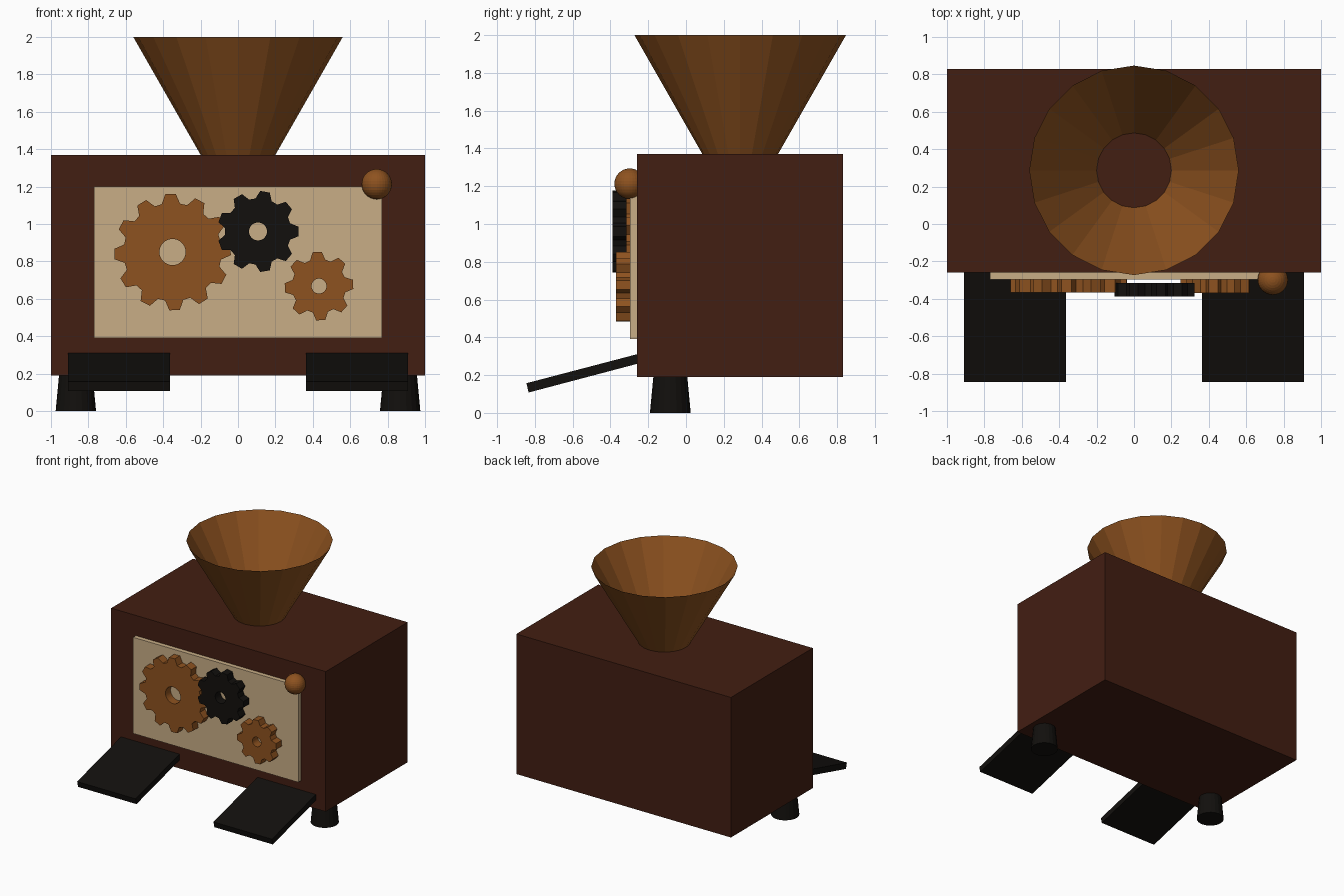
import bpy, bmesh
from math import sin, cos, pi, radians
from mathutils import Matrix

if "Cube" in bpy.data.objects:
    bpy.data.objects.remove(bpy.data.objects["Cube"])


def material(name, rgb):
    m = bpy.data.materials.new(name)
    m.diffuse_color = (*rgb, 1)
    m.use_nodes = True
    m.node_tree.nodes["Principled BSDF"].inputs["Base Color"].default_value = m.diffuse_color
    return m


DARK = material("dark_wood", (0.055, 0.013, 0.006))
ORANGE = material("warm_wood", (0.27, 0.085, 0.014))
CREAM = material("cream", (0.58, 0.42, 0.24))
BLACK = material("black", (0.006, 0.005, 0.004))


def finish(name, bm, mat):
    bmesh.ops.recalc_face_normals(bm, faces=bm.faces)
    me = bpy.data.meshes.new(name)
    bm.to_mesh(me)
    bm.free()
    me.materials.append(mat)
    ob = bpy.data.objects.new(name, me)
    bpy.context.collection.objects.link(ob)
    return ob


def box(name, lo, hi, mat):
    bm = bmesh.new()
    size = [b - a for a, b in zip(lo, hi)]
    mid = [(a + b) / 2 for a, b in zip(lo, hi)]
    bmesh.ops.create_cube(bm, size=1, matrix=Matrix.Translation(mid) @ Matrix.Diagonal((*size, 1)))
    return finish(name, bm, mat)


def cone(name, x, y, z0, z1, r0, r1, sides, mat, caps=True):
    bm = bmesh.new()
    bmesh.ops.create_cone(bm, cap_ends=caps, segments=sides, radius1=r0, radius2=r1,
                          depth=z1 - z0, matrix=Matrix.Translation((x, y, (z0 + z1) / 2)))
    return finish(name, bm, mat)


def prism(name, profile, x0, x1, mat):
    """Extrude a (y, z) profile along x."""
    bm = bmesh.new()
    face = bm.faces.new([bm.verts.new((x0, y, z)) for y, z in profile])
    geom = bmesh.ops.extrude_face_region(bm, geom=[face])["geom"]
    bmesh.ops.translate(bm, vec=(x1 - x0, 0, 0),
                        verts=[g for g in geom if isinstance(g, bmesh.types.BMVert)])
    return finish(name, bm, mat)


def gear(name, cx, cz, y0, y1, tip, root, hole, teeth, turn, mat):
    """Toothed ring facing -y."""
    bm = bmesh.new()
    outline = [(-0.36, root), (-0.17, tip), (0.17, tip), (0.36, root)]
    rings = []
    for k in range(teeth):
        for f, r in outline:
            a = radians(turn) + (k + f) * 2 * pi / teeth
            rings.append([bm.verts.new((cx + q * cos(a), y, cz + q * sin(a)))
                          for q, y in ((r, y0), (r, y1), (hole, y1), (hole, y0))])
    for a, b in zip(rings, rings[1:] + rings[:1]):
        for i in range(4):
            j = (i + 1) % 4
            bm.faces.new((a[i], a[j], b[j], b[i]))
    return finish(name, bm, mat)


# Body and front panel
box("body", (-1, -0.26, 0.19), (1, 0.83, 1.37), DARK)
box("front_panel", (-0.77, -0.297, 0.39), (0.77, -0.255, 1.2), CREAM)

# Open hopper on top
cone("hopper", 0, 0.287, 1.37, 2.0, 0.2, 0.56, 20, ORANGE, caps=False)

# Gears
gear("large_gear", -0.35, 0.85, -0.366, -0.296, 0.312, 0.262, 0.07, 12, 2, ORANGE)
gear("middle_gear", 0.107, 0.96, -0.388, -0.315, 0.217, 0.177, 0.048, 9, 0, BLACK)
gear("small_gear", 0.433, 0.668, -0.37, -0.296, 0.184, 0.145, 0.04, 8, 3, ORANGE)

# Round knob
bm = bmesh.new()
bmesh.ops.create_uvsphere(bm, u_segments=32, v_segments=16, radius=0.081,
                          matrix=Matrix.Translation((0.742, -0.298, 1.213)))
finish("knob", bm, ORANGE)

# Sloping pedals and the two front feet
slope = [(-0.833, 0.108), (-0.25, 0.262), (-0.25, 0.313), (-0.845, 0.157)]
for side, s in (("left", -1), ("right", 1)):
    prism(side + "_pedal", slope, s * 0.363, s * 0.908, BLACK)
    cone(side + "_foot", s * 0.867, -0.083, 0, 0.19, 0.108, 0.09, 20, BLACK)
